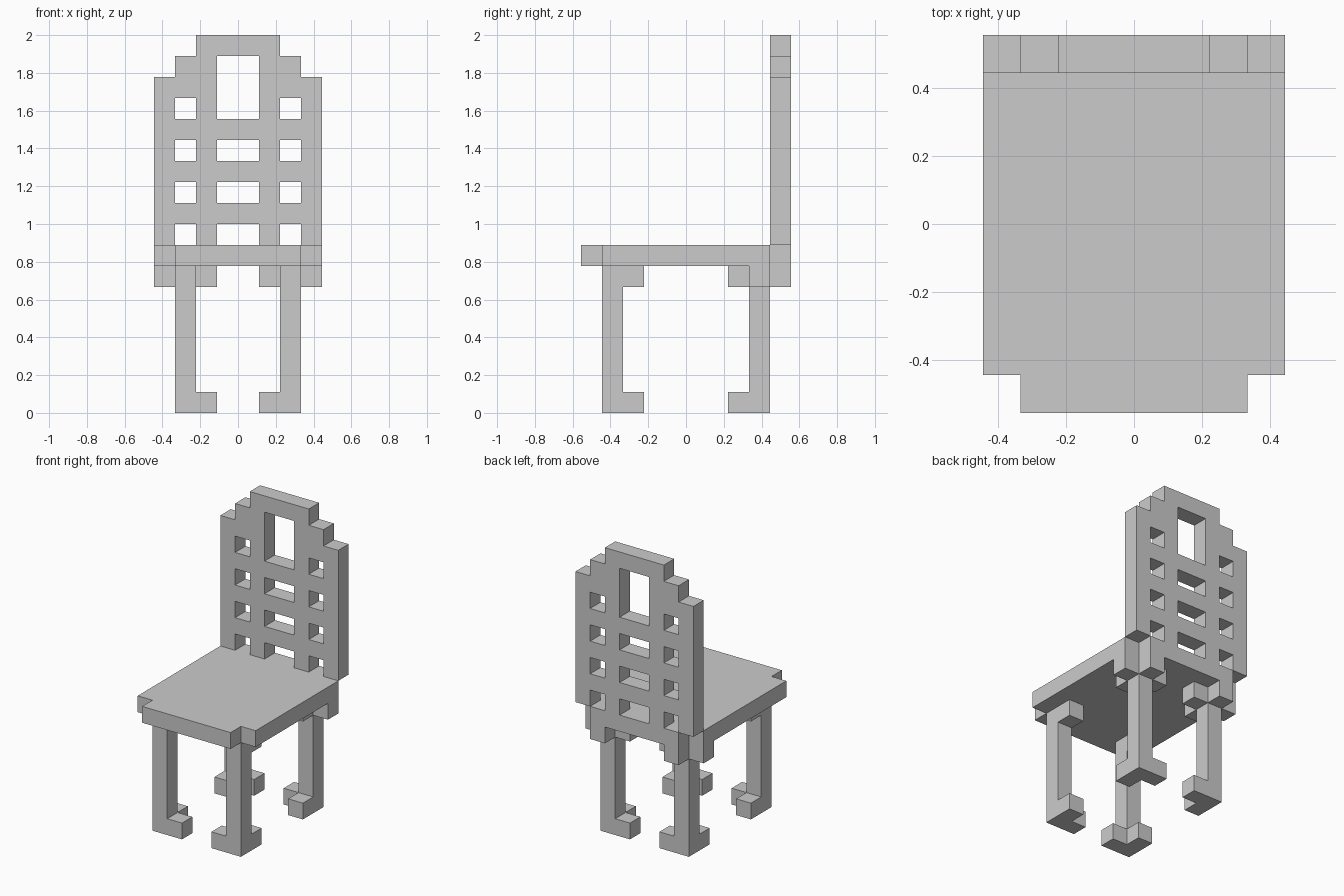
import bpy, bmesh, math
from mathutils import Vector

if "Cube" in bpy.data.objects:
    bpy.data.objects.remove(bpy.data.objects["Cube"])

U = 1 / 9  # the whole chair sits on a grid of this step


def block_part(name, boxes):
    """Join grid boxes (x0,x1,y0,y1,z0,z1) into one clean closed surface."""
    cells = {(x, y, z) for x0, x1, y0, y1, z0, z1 in boxes
             for x in range(x0, x1) for y in range(y0, y1) for z in range(z0, z1)}
    bm = bmesh.new()
    verts = {}

    def vert(p):
        if p not in verts:
            verts[p] = bm.verts.new(Vector(p) * U)
        return verts[p]

    for c in sorted(cells):
        for axis in range(3):
            for side in (0, 1):
                n = list(c)
                n[axis] += 1 if side else -1
                if tuple(n) in cells:
                    continue
                a, b = (axis + 1) % 3, (axis + 2) % 3
                quad = []
                for da, db in ((0, 0), (1, 0), (1, 1), (0, 1)):
                    p = list(c)
                    p[axis] += side
                    p[a] += da
                    p[b] += db
                    quad.append(vert(tuple(p)))
                bm.faces.new(quad if side else quad[::-1])
    # merge the grid squares into large flat faces
    bmesh.ops.dissolve_limit(bm, angle_limit=math.radians(1),
                             verts=bm.verts[:], edges=bm.edges[:])
    mesh = bpy.data.meshes.new(name)
    bm.to_mesh(mesh)
    bm.free()
    ob = bpy.data.objects.new(name, mesh)
    bpy.context.collection.objects.link(ob)
    return ob


def mirrored(boxes, sx):
    return [(x0, x1, *r) if sx > 0 else (-x1, -x0, *r) for x0, x1, *r in boxes]


# Seat with notched corners
block_part("seat", [(-4, 4, -4, 4, 7, 8), (-3, 3, -5, 5, 7, 8)])

# Backrest: outer posts, inner posts, stepped top and cross rails
back = []
for s in (1, -1):
    back += mirrored([(3, 4, 4, 5, 8, 16), (1, 2, 4, 5, 8, 18),
                      (2, 3, 4, 5, 15, 17)], s)
back += [(-4, 4, 4, 5, z, z + 1) for z in (9, 11, 13)]
back.append((-2, 2, 4, 5, 17, 18))
block_part("backrest", back)

# Legs with inward L-shaped feet and brackets under the seat
front_leg = [(2, 3, -4, -3, 0, 7), (1, 2, -4, -3, 0, 1),
             (2, 3, -3, -2, 0, 1), (2, 3, -3, -2, 6, 7)]
back_leg = [(2, 3, 3, 4, 0, 7), (1, 2, 3, 4, 0, 1), (2, 3, 2, 3, 0, 1),
            (1, 4, 3, 4, 6, 7), (2, 3, 2, 5, 6, 7)]
for s, side in ((1, "right"), (-1, "left")):
    block_part("front_leg_" + side, mirrored(front_leg, s))
    block_part("back_leg_" + side, mirrored(back_leg, s))
